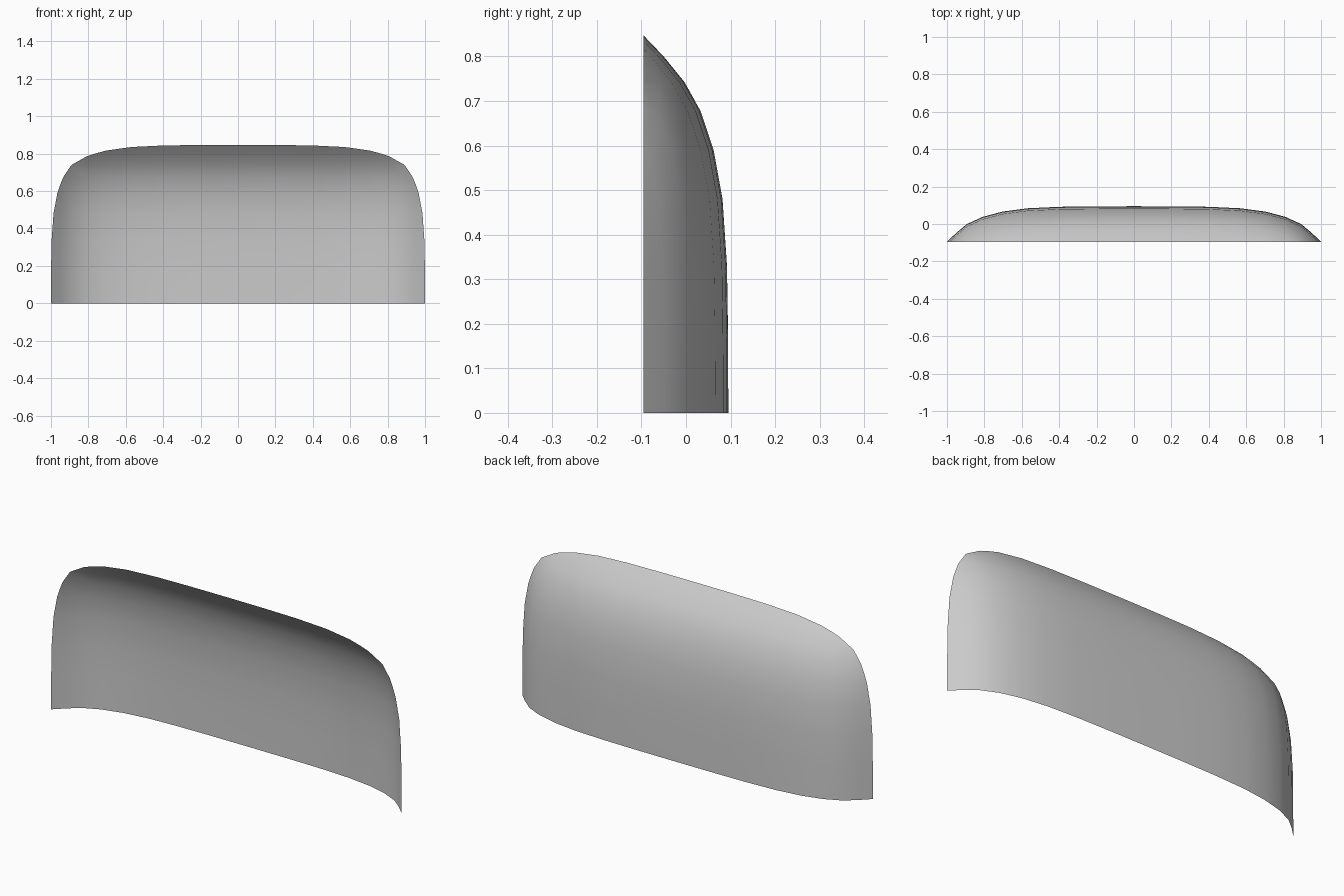
import bpy, bmesh

if "Cube" in bpy.data.objects:
    bpy.data.objects.remove(bpy.data.objects["Cube"])

# Profiles of the bowed shell: (position, y), across the width and up the height
across = [(0, .095), (.2, .0945), (.4, .092), (.57, .084), (.705, .066),
          (.81, .038), (.893, 0), (.95, -.047), (1, -.095)]
upward = [(0, .095), (.17, .0945), (.33, .092), (.48, .082), (.59, .062),
          (.677, .033), (.742, -.003), (.8, -.05), (.847, -.095)]
BACK, RIM = .095, -.095

# Sweep one profile along the other, as an open grid
columns = [(-x, y) for x, y in reversed(across[1:])] + across
bm = bmesh.new()
grid = [[bm.verts.new((x, yx + yz - BACK, z)) for z, yz in upward]
        for x, yx in columns]
for a, b in zip(grid, grid[1:]):
    for j in range(len(upward) - 1):
        bm.faces.new((a[j], a[j + 1], b[j + 1], b[j]))
bmesh.ops.recalc_face_normals(bm, faces=bm.faces)
bm.normal_update()
if sum(f.normal.y for f in bm.faces) < 0:
    bmesh.ops.reverse_faces(bm, faces=bm.faces)

# Trim to the flat front rim, which gives the rounded corners
bmesh.ops.bisect_plane(bm, geom=bm.verts[:] + bm.edges[:] + bm.faces[:],
                       dist=1e-5, plane_co=(0, RIM, 0), plane_no=(0, -1, 0),
                       clear_outer=True)
bmesh.ops.remove_doubles(bm, verts=bm.verts, dist=1e-4)

mesh = bpy.data.meshes.new("curved_shell")
bm.to_mesh(mesh)
bm.free()
for p in mesh.polygons:
    p.use_smooth = True
shell = bpy.data.objects.new("curved_shell", mesh)
bpy.context.collection.objects.link(shell)
